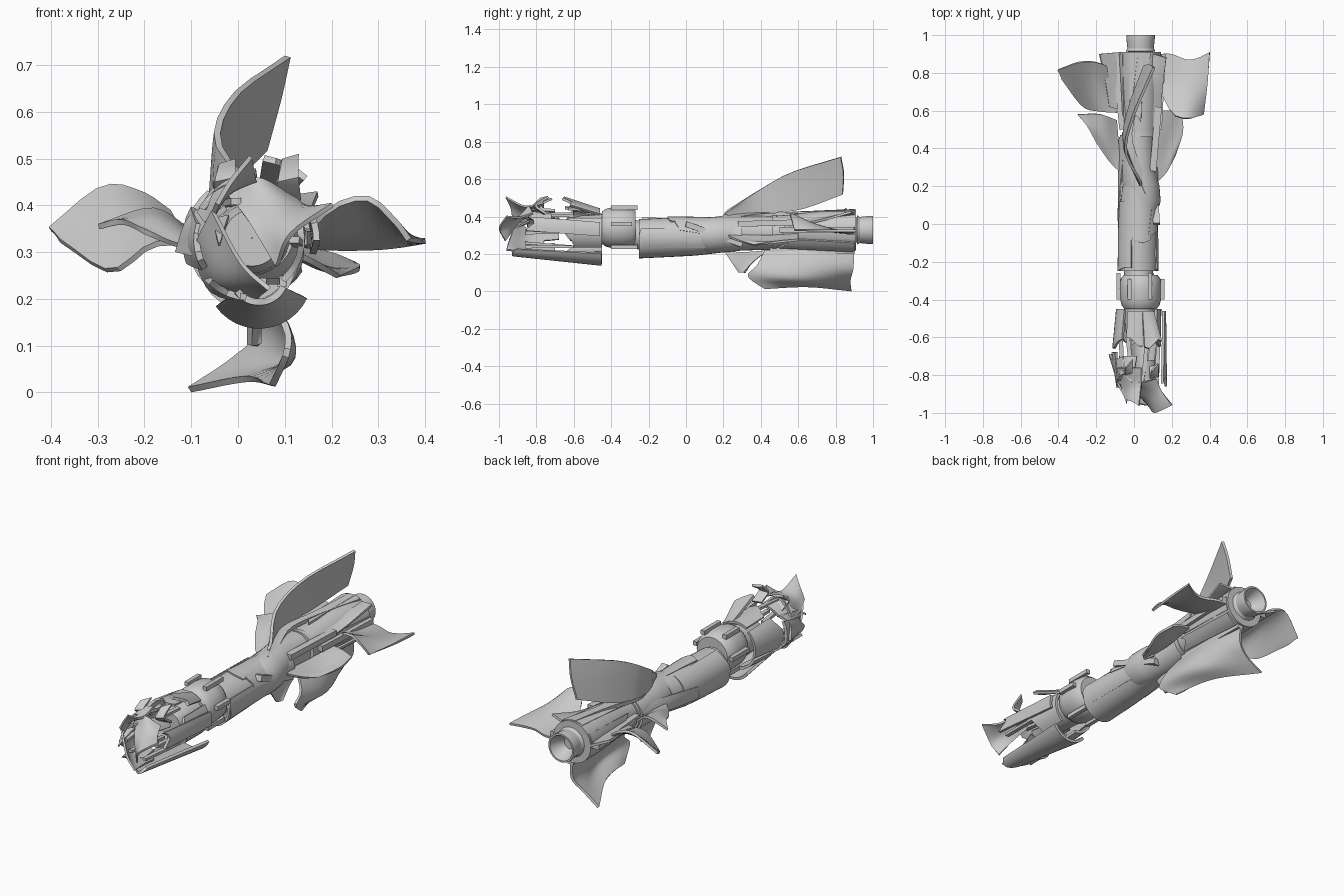
import bpy, bmesh, math, random
from mathutils import Vector, Matrix

random.seed(4)


def finish(name, bm):
    bmesh.ops.recalc_face_normals(bm, faces=bm.faces)
    me = bpy.data.meshes.new(name)
    bm.to_mesh(me)
    bm.free()
    ob = bpy.data.objects.new(name, me)
    bpy.context.collection.objects.link(ob)
    bpy.ops.object.select_all(action='DESELECT')
    ob.select_set(True)
    bpy.context.view_layer.objects.active = ob
    bpy.ops.object.shade_smooth_by_angle(angle=math.radians(32))
    return ob


def surface(name, f, nu, nv, thick=0.0):
    """Sheet metal: a grid sampled from f(u, v), welded and thickened."""
    bm = bmesh.new()
    g = [[bm.verts.new(f(i / nu, j / nv)) for j in range(nv + 1)] for i in range(nu + 1)]
    for i in range(nu):
        for j in range(nv):
            bm.faces.new((g[i][j], g[i + 1][j], g[i + 1][j + 1], g[i][j + 1]))
    bmesh.ops.remove_doubles(bm, verts=bm.verts, dist=1e-4)
    bmesh.ops.recalc_face_normals(bm, faces=bm.faces)
    if thick:
        bmesh.ops.solidify(bm, geom=bm.faces[:], thickness=thick)
    return finish(name, bm)


def spline(pts, t):
    n = len(pts) - 1
    i = min(int(t * n), n - 1)
    s = t * n - i
    b, c = pts[i], pts[i + 1]
    a = pts[i - 1] if i else 2 * b - c
    d = pts[i + 2] if i + 2 <= n else 2 * c - b
    return 0.5 * (2 * b + (c - a) * s + (2 * a - 5 * b + 4 * c - d) * s * s
                  + (3 * b - a - 3 * c + d) * s ** 3)


def patch(name, rows, thick=0.012, nu=10, nv=10):
    rows = [[Vector(p) for p in r] for r in rows]
    return surface(name, lambda u, v: spline([spline(r, v) for r in rows], u), nu, nv, thick)


def tube(name, stations, segs=32, thick=0.0):
    """Lathed section; each station is (x, y, z, radius)."""
    n = len(stations) - 1

    def f(u, v):
        x, y, z, r = stations[round(u * n)]
        a = v * math.tau
        return x + r * math.cos(a), y, z + r * math.sin(a)
    return surface(name, f, n, segs, thick)


def shell(name, y0, y1, a0, a1, r0, r1, c=(0.025, 0.33), thick=0.012, rag=0.0, twist=0.0):
    """Curved hull plate from angle a0 to a1 (0 = +x, 90 = up), torn at y0."""
    n = max(4, int(abs(a1 - a0) / 10))
    ph = random.uniform(0, 6)

    def f(u, v):
        start = y0 + rag * (.5 + .5 * math.sin(ph + 5 * v))
        r = r0 + (r1 - r0) * u
        a = math.radians(a0 + (a1 - a0) * v + twist * (1 - u))
        return c[0] + r * math.cos(a), start + (y1 - start) * u, c[1] + r * math.sin(a)
    return surface(name, f, 6, n, thick)


def bar(name, a, b, w=0.02, h=0.015):
    a, b = Vector(a), Vector(b)
    bm = bmesh.new()
    m = Matrix.Translation((a + b) / 2) @ (b - a).to_track_quat('Y', 'Z').to_matrix().to_4x4()
    bmesh.ops.create_cube(bm, size=1, matrix=m @ Matrix.Diagonal((w, (b - a).length, h, 1)))
    return finish(name, bm)


# Exhaust nozzle with hollow bell
tube("nozzle", [(.035, y, .328, r) for y, r in
     ((.88, .001), (.88, .06), (.91, .06), (.915, .078), (.93, .07), (.96, .073), (.99, .076),
      (1, .075), (1, .066), (.96, .05), (.93, .03), (.93, .001))])

# Bent body sections
tube("rear_body", [(.033, .47, .315, .001), (.033, .47, .315, .088), (.033, .56, .32, .09), (.033, .68, .325, .1),
                   (.033, .8, .325, .108), (.033, .91, .327, .11), (.033, .91, .327, .001)])
tube("rear_ring", [(.03, .46, .315, .001), (.03, .46, .315, .094), (.03, .485, .315, .094), (.03, .485, .315, .001)])
tube("mid_body", [(.04, .02, .3, .001), (.04, .05, .3, .08), (.045, .12, .3, .096), (.038, .2, .305, .097),
                  (.02, .3, .31, .092), (.015, .47, .313, .09), (.02, .47, .313, .001)])
tube("front_body", [(.02, -.25, .281, .092), (.02, -.25, .281, .105), (.02, -.1, .288, .105),
                    (.022, .05, .293, .102), (.033, .2, .303, .095)], thick=.004)
tube("bulkhead", [(.022, -.23, .285, .001), (.022, -.23, .285, .09), (.022, -.2, .285, .09)])
tube("front_neck", [(.03, -.4, .33, .06), (.026, -.3, .31, .075), (.022, -.2, .29, .08)])
tube("collar", [(.035, y, .34, r) for y, r in
     ((-.45, .001), (-.45, .085), (-.43, .1), (-.4, .108), (-.34, .11), (-.29, .105), (-.27, .09), (-.27, .001))])

# Loose skin plates wrapped around the body
body = (.022, .292)
for i, (y0, y1, a0, a1, tw) in enumerate((
        (-.25, .14, -35, 25, 0), (-.25, .12, 110, 190, 0), (-.1, .2, 40, 95, 12),
        (-.06, .3, -10, 30, 30), (.0, .46, 130, 170, 40))):
    shell(f"skin_plate_{i}", y0, y1, a0, a1, .109, .104, body, .008, .02, tw)
for i, a in enumerate((-25, 80, 145, 290)):
    shell(f"rear_plate_{i}", .5 + .03 * (i % 3), .9, a, a + 38, .098, .114, (.033, .325), .01, .05, 8)

# Fin root fairings
for i, (a, b) in enumerate((((.13, .5, .33), (.15, .9, .33)), ((-.06, .5, .33), (-.1, .9, .335)),
                            ((.05, .45, .22), (.05, .9, .215)),
                            ((.1, .28, .36), (.13, .62, .37)), ((.12, .0, .36), (.1, .3, .25)))):
    bar(f"fin_fairing_{i}", a, b, .035, .03)
patch("top_fin_root", [
    [(.06, .16, .4), (-.02, .35, .42), (-.05, .48, .42), (-.01, .66, .43), (.02, .9, .44)],
    [(.09, .17, .38), (.02, .35, .41), (-.01, .48, .42), (.03, .66, .43), (.09, .9, .43)]], .02)
patch("upper_side_vane", [[(.08, .48, .38), (.09, .7, .4), (.1, .9, .42)],
                          [(.14, .55, .36), (.15, .7, .38), (.17, .88, .43)]])
patch("left_side_vane", [[(-.06, .6, .33), (-.07, .75, .34), (-.07, .91, .34)],
                         [(-.13, .62, .34), (-.15, .75, .37), (-.18, .9, .39)]])

# Warped rear fins, root row to tip row
patch("top_fin", [
    [(.03, .2, .41), (-.06, .42, .42), (-.03, .62, .44), (.05, .84, .52)],
    [(.03, .21, .425), (-.055, .4, .5), (-.015, .6, .57), (.08, .845, .63)],
    [(.03, .22, .435), (-.05, .38, .535), (-.015, .56, .635), (.1, .83, .72)]], .014)
patch("left_fin", [
    [(-.09, .59, .31), (-.12, .72, .33), (-.15, .84, .38)],
    [(-.18, .6, .31), (-.2, .75, .37), (-.21, .86, .42)],
    [(-.27, .63, .255), (-.28, .74, .34), (-.29, .86, .432)],
    [(-.38, .77, .32), (-.39, .8, .335), (-.4, .82, .345)]])
patch("right_fin", [
    [(.12, .74, .32), (.12, .82, .32), (.13, .9, .32)],
    [(.2, .59, .4), (.2, .73, .34), (.2, .9, .315)],
    [(.28, .56, .42), (.28, .7, .36), (.28, .87, .315)],
    [(.34, .57, .37), (.35, .74, .34), (.34, .88, .32)],
    [(.37, .58, .33), (.39, .75, .33), (.4, .91, .33)]])
patch("bottom_fin", [
    [(.06, .42, .22), (.06, .65, .23), (.05, .9, .22)],
    [(.11, .38, .14), (.11, .6, .13), (.05, .895, .12)],
    [(.11, .33, .08), (.11, .6, .06), (-.01, .88, .06)],
    [(.08, .42, .012), (.02, .65, .022), (-.1, .885, 0)]], .014)
patch("left_front_fin", [
    [(-.07, .27, .32), (-.08, .42, .33), (-.09, .55, .34)],
    [(-.13, .33, .32), (-.16, .46, .37), (-.18, .58, .395)],
    [(-.2, .43, .35), (-.25, .52, .37), (-.3, .58, .36)]])
patch("right_front_fin", [
    [(.11, .21, .31), (.12, .4, .3), (.14, .6, .31)],
    [(.17, .27, .28), (.19, .42, .27), (.2, .6, .3)],
    [(.22, .36, .25), (.26, .49, .27), (.25, .6, .28)]])
patch("bottom_front_fin", [
    [(.02, .2, .22), (.04, .3, .21), (.05, .44, .22)],
    [(.03, .24, .16), (.04, .3, .15), (.05, .36, .16)],
    [(.03, .28, .1), (.04, .3, .1), (.05, .31, .105)]])

# Burst head: inner core and split hull plates
tube("head_core", [(.03, y, .33, r) for y, r in
     ((-.62, .001), (-.62, .06), (-.56, .075), (-.46, .08), (-.44, .08))])
head = (.025, .325)
for i, (y0, y1, a0, a1, r0, r1) in enumerate((
        (-.65, -.45, -50, 35, .118, .118), (-.65, -.46, 70, 120, .13, .12), (-.66, -.45, 130, 200, .14, .12),
        (-.64, -.45, 205, 265, .12, .112), (-.66, -.46, 48, 80, .185, .12),
        (-.87, -.68, 150, 200, .12, .145), (-.9, -.7, 215, 255, .115, .115),
        (-.84, -.7, 95, 135, .13, .115), (-.86, -.46, -12, 18, .15, .145), (-.88, -.72, 30, 65, .11, .1))):
    shell(f"head_plate_{i}", y0, y1, a0, a1, r0, r1, head, .014, .05, 12 if i > 4 else 0)
shell("head_lower_plate", -.93, -.45, 215, 335, .05, .1, (.045, .25), .014, .05)

# Clamp lugs around the collar
for i, a in enumerate((10, 65, 120, 175, 240, 300)):
    t = math.radians(a)
    x, z = .035 + .118 * math.cos(t), .34 + .118 * math.sin(t)
    bar(f"collar_lug_{i}", (x, -.4, z), (x, -.29 + .03 * (i % 2), z), .022, .022)

# Torn nose petals
patch("nose_petal_right", [
    [(-.02, -.82, .42), (.04, -.84, .46), (.12, -.82, .42)],
    [(.02, -.9, .37), (.08, -.9, .4), (.15, -.89, .4)],
    [(.08, -.97, .27), (.11, -1, .34), (.2, -.96, .405)]], .01)
patch("nose_petal_upper", [
    [(-.08, -.76, .38), (-.03, -.76, .45), (.04, -.76, .47)],
    [(-.06, -.86, .36), (-.02, -.87, .42), (.04, -.86, .45)],
    [(-.04, -.93, .4), (-.01, -.94, .45), (.03, -.965, .5)]], .01)
patch("nose_petal_lower", [
    [(-.09, -.76, .3), (-.05, -.76, .22), (.04, -.76, .2)],
    [(-.08, -.84, .33), (-.03, -.86, .24), (.05, -.86, .215)],
    [(-.05, -.9, .39), (.01, -.94, .28), (.07, -.96, .225)]], .01)
patch("left_flap", [
    [(-.135, -.69, .3), (-.11, -.72, .37), (-.06, -.7, .41)],
    [(-.09, -.84, .29), (-.07, -.85, .36), (-.03, -.84, .4)]], .012)
for i, (x, y, h) in enumerate(((.115, -.78, .51), (-.02, -.76, .5))):
    patch(f"upper_flap_{i}", [
        [(x - .03, y + .02, .41), (x + .02, y + .03, .41)],
        [(x - .03, y - .04, .45), (x + .015, y - .03, .46)],
        [(x - .02, y, h - .01), (x + .015, y + .04, h)]], .012, 6, 3)

# Bent ribs bridging the torn gap, plus a shard
for i in range(6):
    a = math.radians(i * 60 + random.uniform(-12, 12))
    b = a + random.uniform(-.35, .35)
    bar(f"head_rib_{i}", (.03 + .1 * math.cos(a), -.6, .325 + .1 * math.sin(a)),
        (.03 + .09 * math.cos(b), -.86, .325 + .09 * math.sin(b)), .022, .014)
patch("nose_shard", [
    [(-.06, -.84, .37), (-.02, -.84, .38)],
    [(-.05, -.9, .35), (-.03, -.9, .35)],
    [(-.042, -.95, .32), (-.038, -.95, .32)]], .008, 5, 2)
